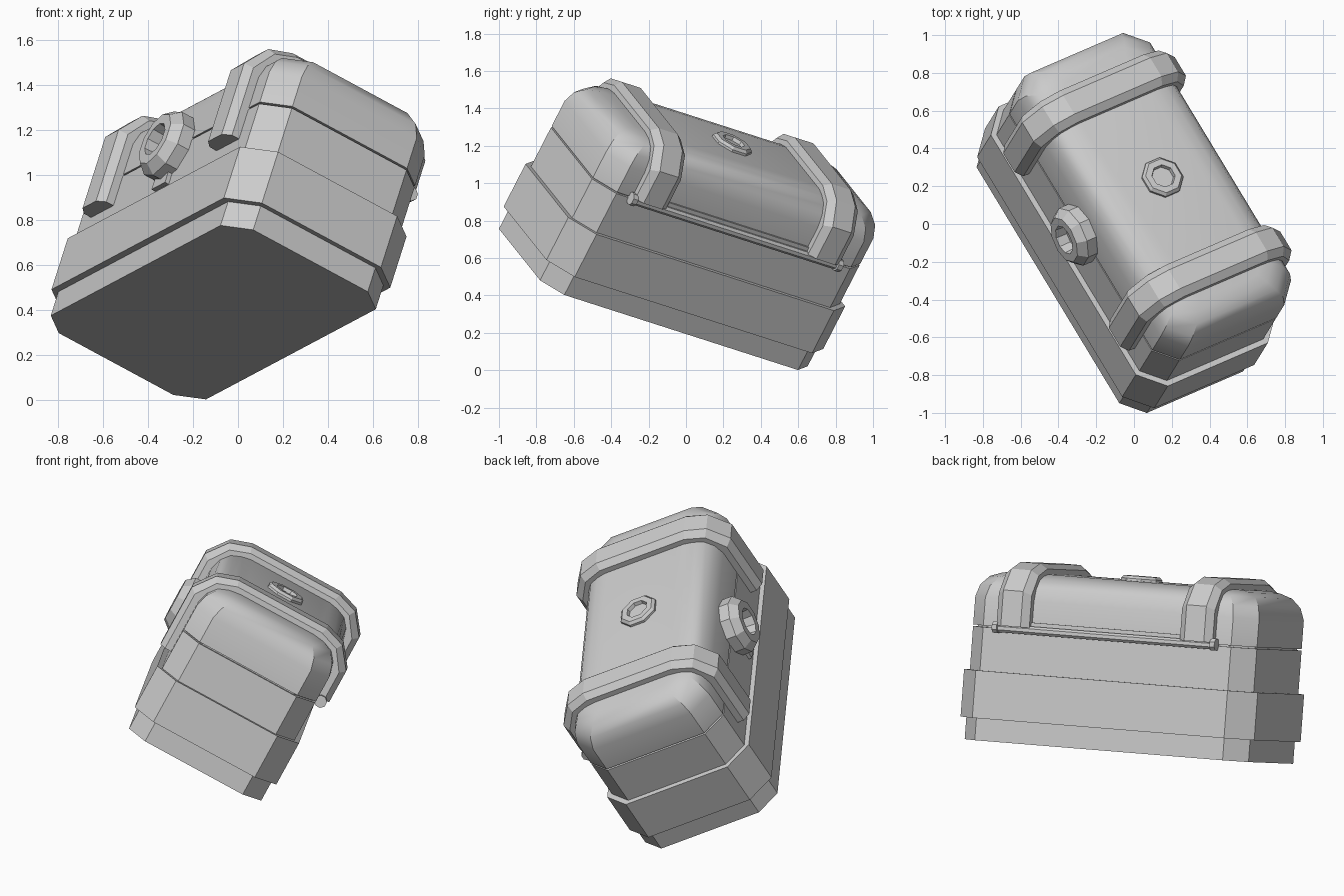
import bpy, bmesh, math
from mathutils import Matrix, Vector

old = bpy.data.objects.get("Cube")
if old:
    bpy.data.objects.remove(old, do_unlink=True)

# Single flat colour
grey = bpy.data.materials.new("plain_grey")
grey.use_nodes = True
COLOUR = (0.6, 0.6, 0.6, 1)
grey.diffuse_color = COLOUR
grey.node_tree.nodes["Principled BSDF"].inputs["Base Color"].default_value = COLOUR

# The chest is modelled upright (x length, y width, z height), then tilted
length = Vector((0.499, -0.825, 0.265)).normalized()
width = Vector((0.823, 0.355, -0.444))
width = (width - length * width.dot(length)).normalized()
up = length.cross(width)
POSE = Matrix.Translation((-0.11, -0.175, 0.388)) @ Matrix((length, width, up)).transposed().to_4x4()


def loft(name, rings, smooth=None, capped=True):
    """Skin a list of equal closed rings of points."""
    bm = bmesh.new()
    rows = [[bm.verts.new(p) for p in ring] for ring in rings]
    n = len(rows[0])
    for a, b in zip(rows, rows[1:]):
        for i in range(n):
            j = (i + 1) % n
            bm.faces.new((a[i], a[j], b[j], b[i]))
    if capped:
        bm.faces.new(rows[0][::-1])
        bm.faces.new(rows[-1])
    bmesh.ops.recalc_face_normals(bm, faces=bm.faces)
    mesh = bpy.data.meshes.new(name)
    bm.to_mesh(mesh)
    bm.free()
    mesh.materials.append(grey)
    obj = bpy.data.objects.new(name, mesh)
    bpy.context.collection.objects.link(obj)
    obj.matrix_world = POSE
    if smooth:
        bpy.ops.object.select_all(action='DESELECT')
        obj.select_set(True)
        bpy.context.view_layer.objects.active = obj
        bpy.ops.object.shade_smooth_by_angle(angle=math.radians(smooth))
    return obj


def octagon(a, b, c, z):
    """Rectangle with half sizes a, b and corners cut by c."""
    return [(a, b - c, z), (a - c, b, z), (c - a, b, z), (-a, b - c, z),
            (-a, c - b, z), (c - a, -b, z), (a - c, -b, z), (a, c - b, z)]


def box(name, x, y, z):
    loft(name, [[(x[0], y[0], h), (x[1], y[0], h), (x[1], y[1], h), (x[0], y[1], h)] for h in z])


def turned(name, centre, axis, profile, sides=8):
    """Ring of flat sides turned about an axis; profile is (radius, distance)."""
    turn = Vector(axis).to_track_quat('Z', 'Y')
    rings = []
    for r, d in profile:
        ring = []
        for i in range(sides):
            t = math.tau * (i + 0.5) / sides
            ring.append(Vector(centre) + turn @ Vector((r * math.cos(t), r * math.sin(t), d)))
        rings.append(ring)
    return loft(name, rings)


# Chest base: foot, wide skirt and upper body
A, B, C = 0.867, 0.42, 0.11
loft("foot", [octagon(A, B, C, z) for z in (0, 0.124)])
loft("skirt", [octagon(A + 0.03, B + 0.03, C + 0.018, z) for z in (0.124, 0.39)])
loft("body", [octagon(A, B, C, z) for z in (0.39, 0.633)])
loft("seam_core", [octagon(A - 0.02, B - 0.02, C, z) for z in (0.62, 0.66)])

# Rounded lid
loft("lid", [octagon(A, B, C, 0.642), octagon(A, B, C, 0.80),
             octagon(0.85, 0.40, 0.108, 0.868), octagon(0.81, 0.36, 0.105, 0.918),
             octagon(0.755, 0.305, 0.085, 0.941), octagon(0.70, 0.25, 0.06, 0.952)], smooth=32)

# Two bevelled straps over the lid, longer on the lock side
INNER = [(-0.41, 0.48), (-0.41, 0.80), (-0.35, 0.90), (-0.25, 0.94),
         (0.25, 0.94), (0.35, 0.90), (0.41, 0.80), (0.41, 0.65)]
OUTER = [(-0.49, 0.48), (-0.49, 0.85), (-0.40, 0.97), (-0.28, 1.01),
         (0.28, 1.01), (0.40, 0.97), (0.49, 0.85), (0.49, 0.65)]
SECTION = [(-0.1, 0), (-0.1, 0.6), (-0.06, 1), (0.06, 1), (0.1, 0.6), (0.1, 0)]
for side, label in ((1, "front"), (-1, "rear")):
    rings = []
    for p, q in zip(INNER, OUTER):
        rings.append([(side * 0.56 + x, p[0] + (q[0] - p[0]) * t, p[1] + (q[1] - p[1]) * t)
                      for x, t in SECTION])
    loft(label + "_strap", rings)

# Hinge: long rod with thicker ends and a strip on the lid
turned("hinge_rod", (-0.66, 0.44, 0.635), (1, 0, 0), [(0.025, 0), (0.025, 1.32)])
for x in (-0.68, 0.65):
    turned("hinge_end", (x, 0.445, 0.64), (1, 0, 0), [(0.036, 0), (0.036, 0.03)])
box("hinge_strip", (-0.48, 0.48), (0.40, 0.435), (0.645, 0.68))

# Lock ring with a sunken hole, and its back plate
turned("lock_ring", (0, -0.40, 0.63), (0, -1, 0),
       [(0.165, 0), (0.165, 0.08), (0.127, 0.125), (0.08, 0.125), (0.075, 0.06)], 10)
box("lock_plate", (-0.06, 0.06), (-0.44, -0.40), (0.43, 0.60))

# Round boss on top with a shallow hollow
turned("lid_boss", (0, 0, 0.94), (0, 0, 1),
       [(0.115, 0), (0.115, 0.025), (0.10, 0.04), (0.065, 0.04), (0.06, 0.02)])
